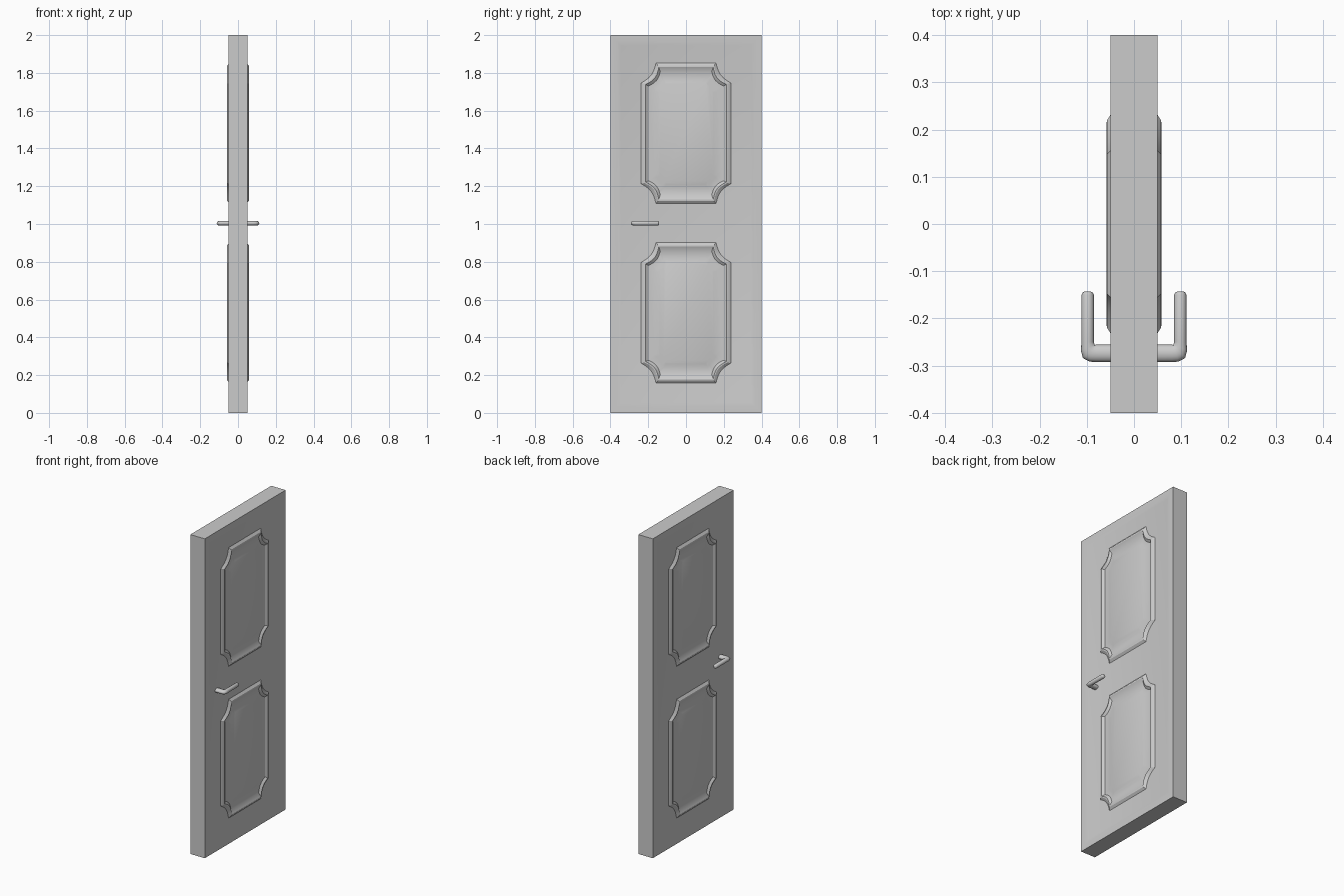
import bpy, bmesh, math
from mathutils import Vector

cube = bpy.data.objects.get("Cube")
if cube:
    bpy.data.objects.remove(cube, do_unlink=True)

GREY = (0.6, 0.6, 0.6, 1)
paint = bpy.data.materials.new("grey_paint")
paint.use_nodes = True
paint.diffuse_color = GREY
paint.node_tree.nodes["Principled BSDF"].inputs["Base Color"].default_value = GREY


def loft(name, rings, cap_start=False, smooth=25):
    """Skin a list of equal-length point rings, closing the last one."""
    bm = bmesh.new()
    loops = [[bm.verts.new(p) for p in ring] for ring in rings]
    for a, b in zip(loops, loops[1:]):
        for i in range(len(a)):
            j = (i + 1) % len(a)
            bm.faces.new((a[i], a[j], b[j], b[i]))
    bm.faces.new(loops[-1])
    if cap_start:
        bm.faces.new(loops[0][::-1])
    bmesh.ops.recalc_face_normals(bm, faces=bm.faces)
    mesh = bpy.data.meshes.new(name)
    bm.to_mesh(mesh)
    bm.free()
    mesh.materials.append(paint)
    obj = bpy.data.objects.new(name, mesh)
    bpy.context.collection.objects.link(obj)
    bpy.ops.object.select_all(action='DESELECT')
    obj.select_set(True)
    bpy.context.view_layer.objects.active = obj
    bpy.ops.object.shade_smooth_by_angle(angle=math.radians(smooth))
    return obj


def outline(x, zc, w, h, cut_y, cut_z, sag=0.0, steps=6):
    """Rectangle in the yz plane whose corners are cut, bowed inward by sag."""
    pts = []
    for sy, sz in ((1, 1), (-1, 1), (-1, -1), (1, -1)):
        a = Vector((w, h - cut_z))
        b = Vector((w - cut_y, h))
        inward = Vector((-cut_z, -cut_y)).normalized()
        corner = [a.lerp(b, i / steps) + inward * sag * math.sin(math.pi * i / steps)
                  for i in range(steps + 1)]
        if sy * sz < 0:
            corner.reverse()
        pts += [(x, sy * p.x, zc + sz * p.y) for p in corner]
    return pts


def rect(x, inset):
    y, z0, z1 = 0.4 - inset, inset, 2 - inset
    return [(x, y, z0), (x, y, z1), (x, -y, z1), (x, -y, z0)]


# Door slab with a shallow recessed field inside a border on both faces
field = [(0.046, 0.055), (0.05, 0.035), (0.05, 0.0)]
loft("door_slab", [rect(-x, i) for x, i in field] +
     [rect(x, i) for x, i in reversed(field)], cap_start=True)

for side, s in (("left", 1), ("right", -1)):
    # Raised mouldings around raised centre panels
    for level, zc in (("upper", 1.48), ("lower", 0.53)):
        loft(f"{level}_{side}_moulding", [
            outline(s * 0.046, zc, 0.237, 0.372, 0.078, 0.105, 0.018),
            outline(s * 0.057, zc, 0.220, 0.358, 0.072, 0.095, 0.018),
            outline(s * 0.058, zc, 0.214, 0.350, 0.070, 0.092, 0.018),
            outline(s * 0.047, zc, 0.198, 0.326, 0.062, 0.075, 0.014),
            outline(s * 0.047, zc, 0.165, 0.287, 0.050, 0.065),
            outline(s * 0.053, zc, 0.145, 0.270, 0.040, 0.055)])

    # Lever handle: stem out of the door, bend, then grip toward the middle
    path = [(0.040, -0.274, 0, 0.0185), (0.080, -0.274, 0, 0.0185),
            (0.088, -0.2735, 20, 0.019), (0.0945, -0.270, 45, 0.0195),
            (0.098, -0.262, 70, 0.0155), (0.098, -0.250, 90, 0.0130),
            (0.098, -0.150, 90, 0.0130), (0.098, -0.145, 90, 0.0105),
            (0.098, -0.143, 90, 0.0065)]
    rings = []
    for x, y, deg, half in path:
        ang = math.radians(deg)
        tall = min(half, 0.013)
        ring = []
        for k in range(16):
            t = math.tau * k / 16
            off = half * math.cos(t)
            ring.append((s * (x - off * math.sin(ang)), y + off * math.cos(ang),
                         1.004 + tall * math.sin(t)))
        rings.append(ring)
    loft(f"{side}_handle", rings, cap_start=True, smooth=50)
